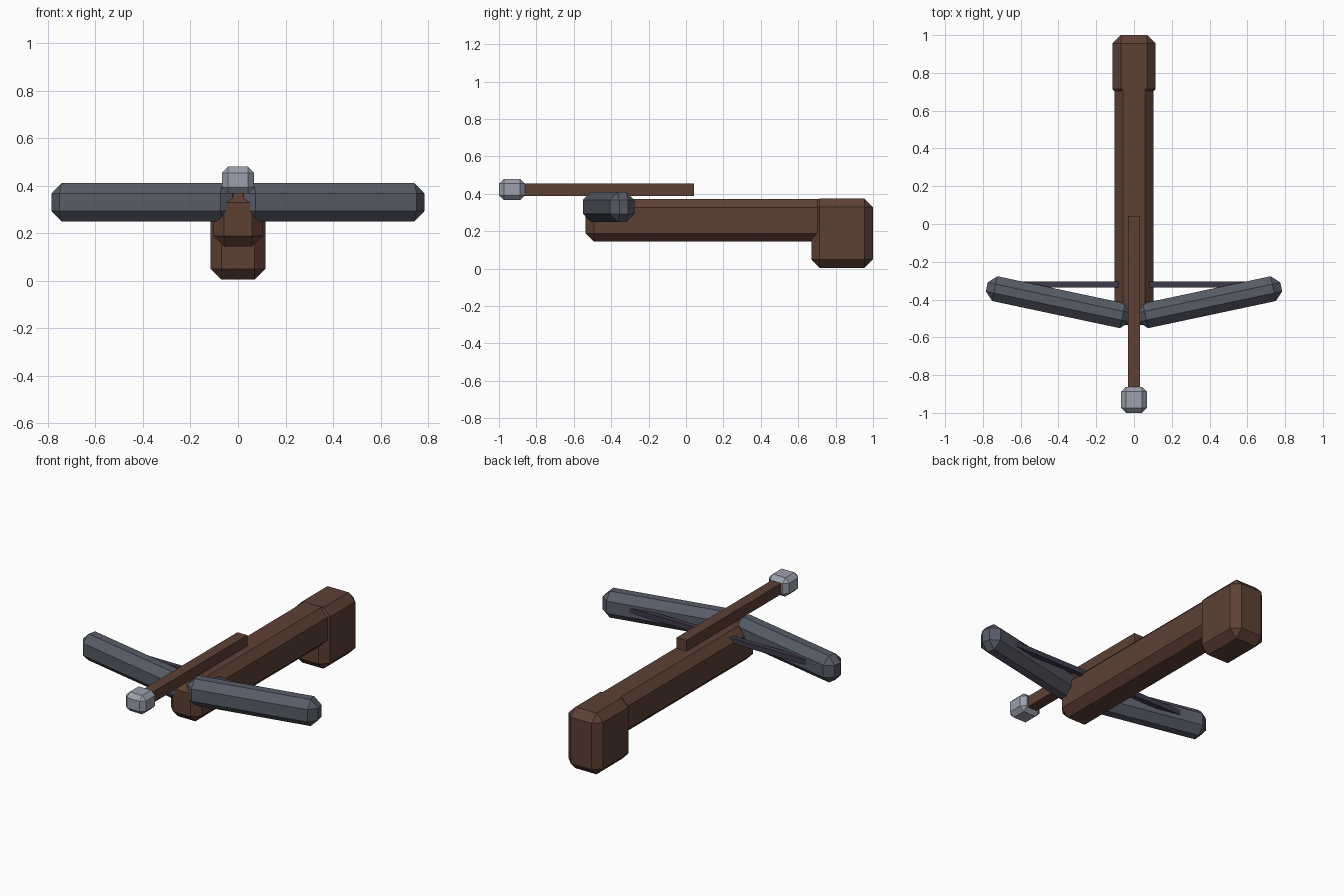
import bpy, bmesh, math
from mathutils import Matrix

if "Cube" in bpy.data.objects:
    bpy.data.objects.remove(bpy.data.objects["Cube"])


def material(name, rgb):
    """Flat material from sRGB bytes."""
    m = bpy.data.materials.new(name)
    lin = [((c / 255 + 0.055) / 1.055) ** 2.4 for c in rgb]
    m.diffuse_color = (*lin, 1)
    m.use_nodes = True
    m.node_tree.nodes["Principled BSDF"].inputs["Base Color"].default_value = m.diffuse_color
    return m


wood = material("brown wood", (93, 64, 52))
iron = material("grey iron", (88, 92, 103))
steel = material("light steel", (156, 160, 173))
cord = material("dark cord", (64, 58, 76))


def box(name, lo, hi, mat, bevel=0.0, angle=0.0):
    """Box between two corners, chamfered, turned about z at its centre."""
    size = [b - a for a, b in zip(lo, hi)]
    centre = [(a + b) / 2 for a, b in zip(lo, hi)]
    bm = bmesh.new()
    bmesh.ops.create_cube(bm, size=1, matrix=Matrix.Diagonal((*size, 1)))
    if bevel:
        bmesh.ops.bevel(bm, geom=bm.edges[:], offset=bevel, segments=1,
                        affect='EDGES')
    bm.transform(Matrix.Translation(centre) @ Matrix.Rotation(angle, 4, 'Z'))
    mesh = bpy.data.meshes.new(name)
    bm.to_mesh(mesh)
    bm.free()
    mesh.materials.append(mat)
    obj = bpy.data.objects.new(name, mesh)
    bpy.context.collection.objects.link(obj)
    return obj


# Wooden stock and butt
box("stock", (-0.104, -0.536, 0.144), (0.104, 0.85, 0.373), wood, 0.045)
box("butt", (-0.115, 0.67, 0.004), (0.115, 1.0, 0.374), wood, 0.045)

# Swept-back bow limbs
for side, label in ((1, "right"), (-1, "left")):
    cx, cy, length, width = 0.399 * side, -0.414, 0.778, 0.134
    box("bow_limb_" + label,
        (cx - length / 2, cy - width / 2, 0.25),
        (cx + length / 2, cy + width / 2, 0.41),
        iron, 0.043, side * math.radians(12))

# Bowstring passing through the stock into both limbs
box("bowstring", (-0.7, -0.336, 0.32), (0.7, -0.305, 0.351), cord)

# Bolt resting above the stock
box("bolt_shaft", (-0.033, -0.88, 0.388), (0.033, 0.042, 0.454), wood)
box("bolt_head", (-0.068, -1.0, 0.366), (0.068, -0.862, 0.48), steel, 0.026)
